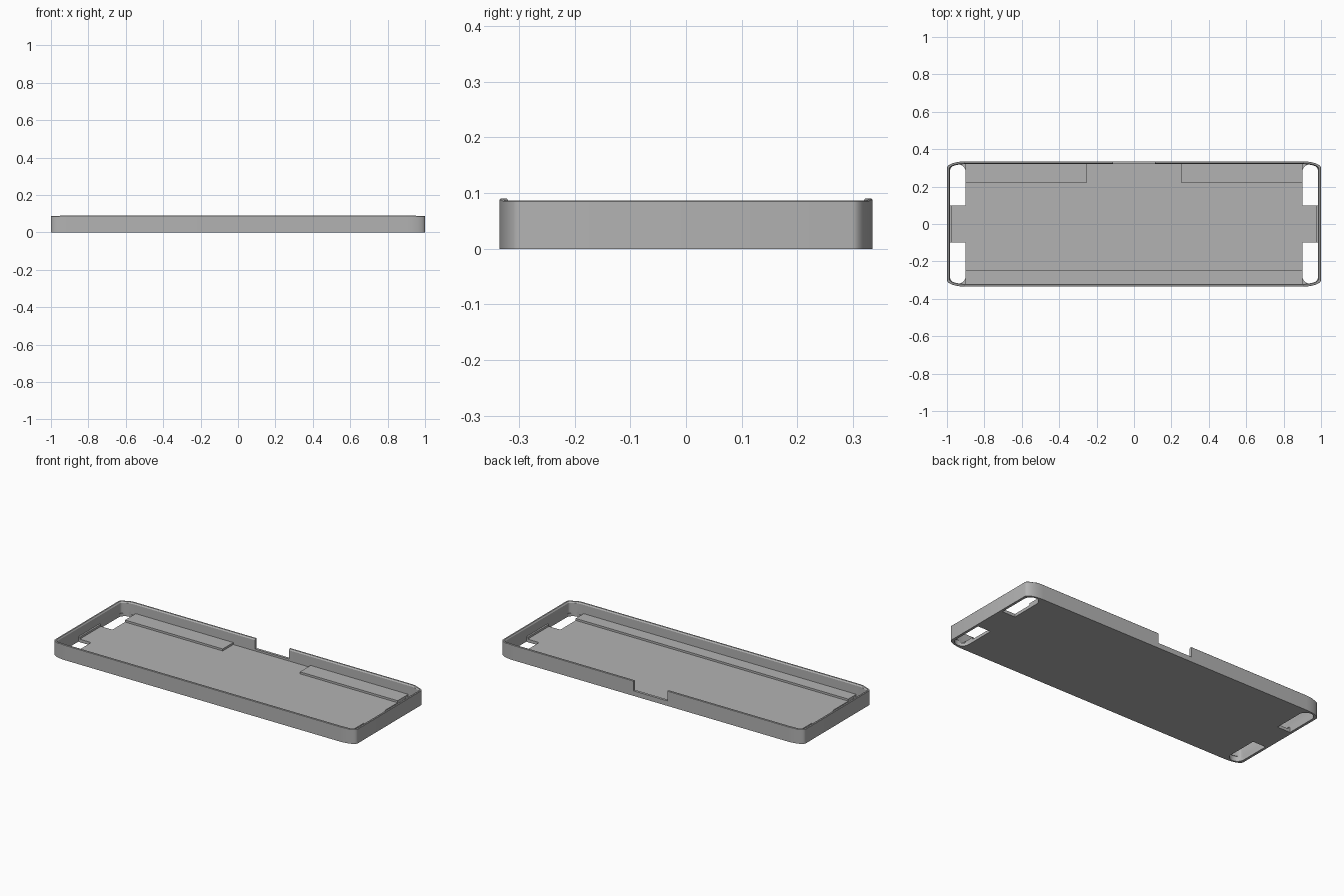
import bpy, bmesh, math

cube = bpy.data.objects.get("Cube")
if cube:
    bpy.data.objects.remove(cube, do_unlink=True)

FLOOR, SHELF, RIM, END_RIM = 0.018, 0.03, 0.09, 0.087

grey = bpy.data.materials.new("plain grey")
grey.use_nodes = True
colour = (0.45, 0.45, 0.45, 1)
grey.diffuse_color = colour
grey.node_tree.nodes["Principled BSDF"].inputs["Base Color"].default_value = colour


def finish(name, bm):
    bmesh.ops.recalc_face_normals(bm, faces=bm.faces)
    mesh = bpy.data.meshes.new(name)
    bm.to_mesh(mesh)
    bm.free()
    mesh.materials.append(grey)
    obj = bpy.data.objects.new(name, mesh)
    bpy.context.collection.objects.link(obj)
    return obj


def loft(name, rings):
    """Join rings of equal length with quads and cap both ends."""
    bm = bmesh.new()
    loops = [[bm.verts.new(p) for p in ring] for ring in rings]
    for a, b in zip(loops, loops[1:]):
        for i in range(len(a)):
            j = (i + 1) % len(a)
            bm.faces.new((a[i], a[j], b[j], b[i]))
    bm.faces.new(loops[0])
    bm.faces.new(loops[-1])
    return finish(name, bm)


def prism(name, outline, z0, z1):
    return loft(name, [[(x, y, z) for x, y in outline] for z in (z0, z1)])


def box(name, x0, x1, y0, y1, z0, z1):
    return prism(name, [(x0, y0), (x1, y0), (x1, y1), (x0, y1)], z0, z1)


def outline_ring(inset, z, end_z=None, steps=10):
    """Rectangle with long elliptical corners, inset from the outer wall."""
    hx, hy = 1 - inset, 0.335 - inset
    rx, ry = 0.1 - inset, 0.036 - inset * 0.7
    points = []
    for q, (sx, sy) in enumerate([(1, 1), (-1, 1), (-1, -1), (1, -1)]):
        for i in range(steps + 1):
            a = math.pi / 2 * (q + i / steps)
            x = sx * (hx - rx) + rx * math.cos(a)
            y = sy * (hy - ry) + ry * math.sin(a)
            low = end_z is not None and abs(x) > 0.95
            points.append((x, y, end_z if low else z))
    return points


def cut(target, cutter):
    cutter.hide_render = True
    mod = target.modifiers.new("cut", "BOOLEAN")
    mod.operation, mod.solver, mod.object = "DIFFERENCE", "EXACT", cutter
    bpy.context.view_layer.objects.active = target
    bpy.ops.object.modifier_apply(modifier=mod.name)
    bpy.data.objects.remove(cutter, do_unlink=True)


# Tray: outer wall, rim, slightly chamfered inner wall and floor
tray = loft("tray", [
    outline_ring(0, 0),
    outline_ring(0, RIM - 0.002, END_RIM - 0.002),
    outline_ring(0.002, RIM, END_RIM),
    outline_ring(0.010, RIM, END_RIM),
    outline_ring(0.015, RIM - 0.008, END_RIM - 0.008),
    outline_ring(0.015, FLOOR),
])

# Four floor slots, round at the corner end and square at the middle
radius, mid_x, mid_y = 0.0425, 0.9425, 0.2775
for sx in (-1, 1):
    for sy in (-1, 1):
        arc = [(mid_x + radius * math.cos(math.pi * i / 16),
                mid_y + radius * math.sin(math.pi * i / 16)) for i in range(17)]
        slot = arc + [(mid_x - radius, 0.1), (mid_x + radius, 0.1)]
        cut(tray, prism("slot_cutter", [(sx * x, sy * y) for x, y in slot], -0.05, SHELF))

# Notch in the back wall
cut(tray, box("notch_cutter", -0.112, 0.112, 0.3, 0.4, SHELF, 0.2))

# Raised floor shelves and small end ledges
box("front_shelf", -0.9, 0.9, -0.327, -0.245, 0.008, SHELF)
for side, sx in (("left", 1), ("right", -1)):
    x0, x1 = sorted((sx * 0.255, sx * 0.9))
    box(side + "_back_shelf", x0, x1, 0.22, 0.327, 0.008, SHELF)
    x0, x1 = sorted((sx * 0.975, sx * 0.99))
    box(side + "_end_ledge", x0, x1, -0.1, 0.1, 0.008, SHELF)

# Smooth corners, sharp edges
bpy.ops.object.select_all(action="DESELECT")
tray.select_set(True)
bpy.context.view_layer.objects.active = tray
bpy.ops.object.shade_smooth_by_angle(angle=math.radians(30))
